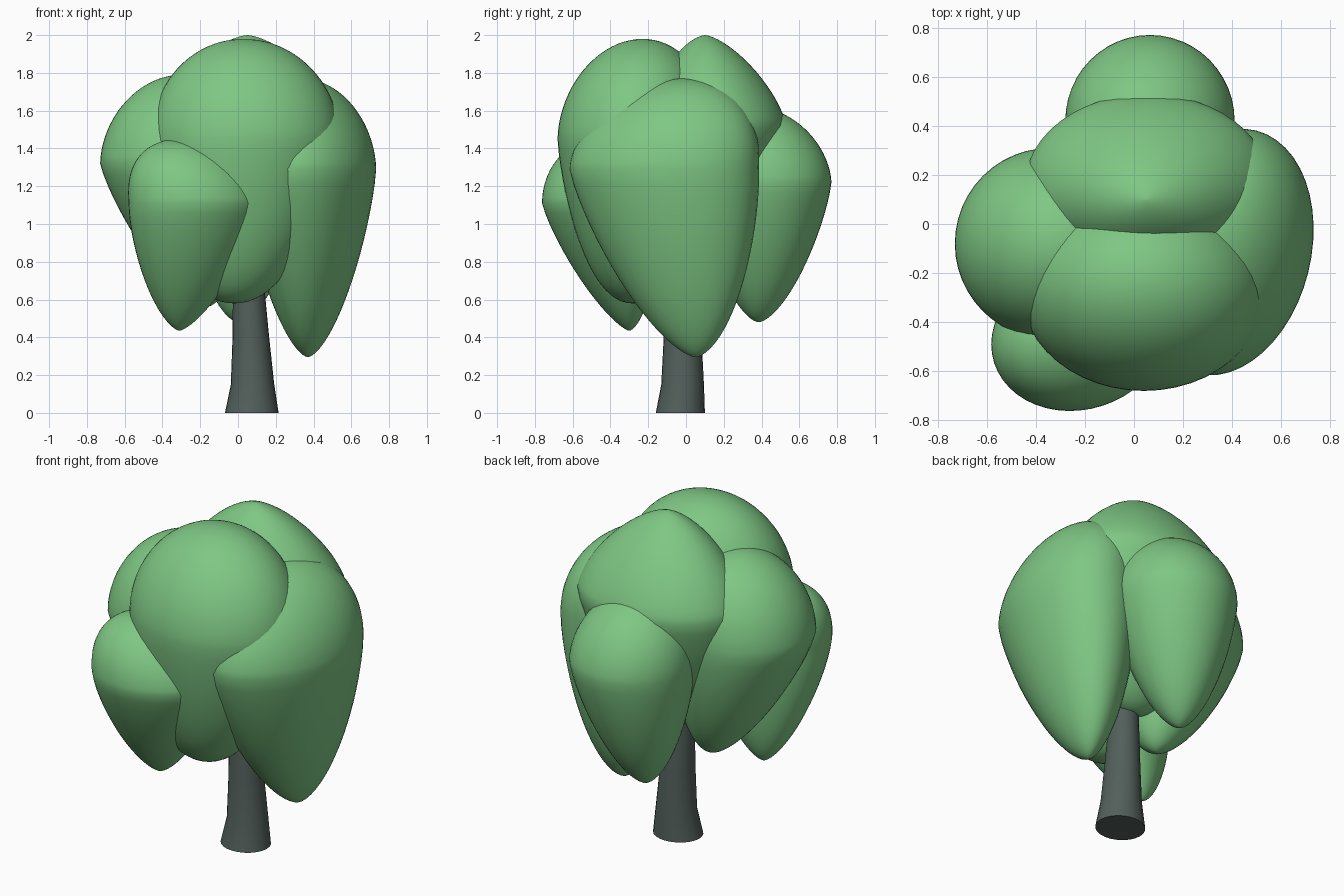
import bpy, bmesh
from math import sin, cos, pi, radians

if "Cube" in bpy.data.objects:
    bpy.data.objects.remove(bpy.data.objects["Cube"])


def material(name, rgb):
    m = bpy.data.materials.new(name)
    m.diffuse_color = (*rgb, 1)
    m.use_nodes = True
    m.node_tree.nodes["Principled BSDF"].inputs["Base Color"].default_value = m.diffuse_color
    return m


LEAF = material("leaf_green", (0.21, 0.57, 0.23))
BARK = material("bark_grey", (0.085, 0.115, 0.105))


def loft(name, rings, mat, sides, turn=0):
    """Skin of elliptical rings (x, y, z, rx, ry), capped at both ends."""
    bm = bmesh.new()
    c, s = cos(radians(turn)), sin(radians(turn))
    loops = []
    for x, y, z, rx, ry in rings:
        loop = []
        for i in range(sides):
            u, v = rx * cos(2 * pi * i / sides), ry * sin(2 * pi * i / sides)
            loop.append(bm.verts.new((x + u * c - v * s, y + u * s + v * c, z)))
        loops.append(loop)
    for a, b in zip(loops, loops[1:]):
        for i in range(sides):
            j = (i + 1) % sides
            bm.faces.new((a[i], a[j], b[j], b[i]))
    bm.faces.new(loops[0][::-1])
    bm.faces.new(loops[-1])
    me = bpy.data.meshes.new(name)
    bm.to_mesh(me)
    bm.free()
    ob = bpy.data.objects.new(name, me)
    bpy.context.collection.objects.link(ob)
    me.materials.append(mat)
    bpy.ops.object.select_all(action='DESELECT')
    ob.select_set(True)
    bpy.context.view_layer.objects.active = ob
    bpy.ops.object.shade_smooth_by_angle(angle=0.9)
    return ob


def clump(name, waist, radius, apex, tip, low=0.6, top=(2, 0.5), turn=0):
    """Teardrop leaf clump: domed above its waist, tapering to a tip below."""
    rings = []
    n = 20
    for end, (p, q), ks in ((tip, (1.35, low), range(n, 0, -1)),
                            (apex, top, range(0, n + 1))):
        for k in ks:
            t = min(sin(k / n * pi / 2), 0.9999)
            r = (1 - t ** p) ** q
            # eased lean keeps the waist smooth
            s = t ** 1.1 if end is tip else t ** 1.4
            rings.append((waist[0] + (end[0] - waist[0]) * s,
                          waist[1] + (end[1] - waist[1]) * s,
                          waist[2] + (end[2] - waist[2]) * t,
                          radius[0] * r, radius[1] * r))
    return loft(name, rings, LEAF, 48, turn)


# Leaf clumps
clump("front_left_clump", (-0.22, -0.455, 1.11), (0.365, 0.30),
      (-0.31, -0.46, 1.45), (-0.31, -0.30, 0.435), low=0.68, turn=18)
clump("left_clump", (-0.34, -0.08, 1.32), (0.39, 0.39),
      (-0.30, -0.08, 1.79), (-0.17, -0.01, 0.56), low=0.6)
clump("front_clump", (0.04, -0.27, 1.45), (0.50, 0.41),
      (0.03, -0.23, 1.98), (-0.02, -0.28, 0.58), low=0.46)
clump("right_clump", (0.375, -0.115, 1.29), (0.345, 0.51),
      (0.34, -0.02, 1.77), (0.37, 0.05, 0.295), low=0.63, turn=-14)
clump("back_clump", (0.065, 0.42, 1.22), (0.345, 0.35),
      (0.05, 0.36, 1.62), (0.0, 0.385, 0.48), low=0.62)
clump("top_clump", (0.055, 0.155, 1.52), (0.50, 0.375),
      (0.05, 0.10, 2.0), (0.05, 0.05, 0.70), low=0.5, top=(1.4, 0.65))

# Trunk, flared at the foot
loft("trunk", [(0.073, -0.03, 0, 0.142, 0.13),
               (0.077, -0.018, 0.15, 0.115, 0.113),
               (0.068, -0.018, 0.40, 0.097, 0.10),
               (0.057, -0.02, 0.65, 0.084, 0.085),
               (0.05, -0.02, 1.0, 0.07, 0.07)], BARK, 24)
